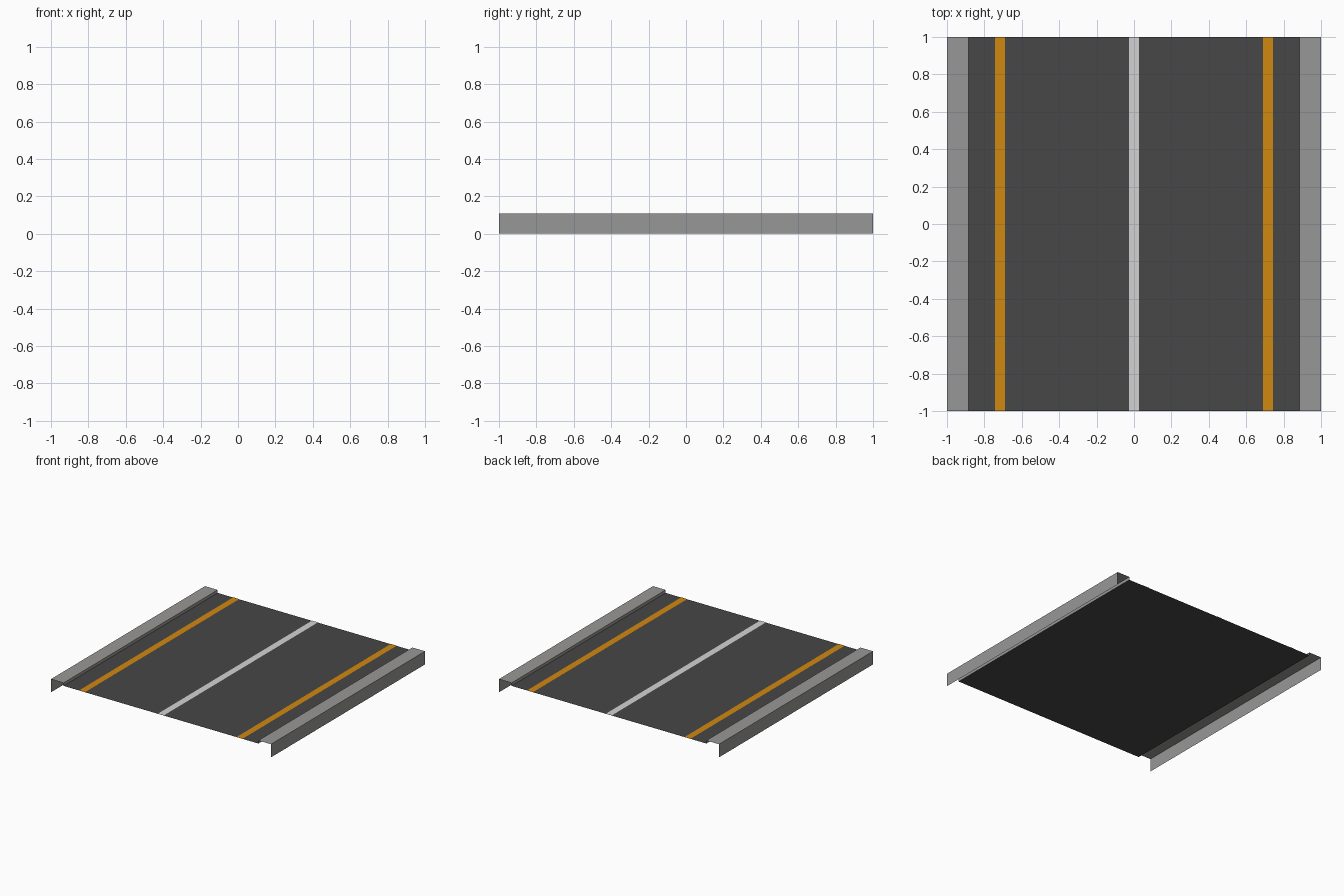
import bpy

if "Cube" in bpy.data.objects:
    bpy.data.objects.remove(bpy.data.objects["Cube"])

ROAD_Z = 0.083
CURB_Z = 0.108
CURB_X = 0.885


def material(name, rgb):
    m = bpy.data.materials.new(name)
    m.diffuse_color = (*rgb, 1)
    m.use_nodes = True
    m.node_tree.nodes["Principled BSDF"].inputs["Base Color"].default_value = m.diffuse_color
    return m


asphalt = material("asphalt grey", (0.063, 0.063, 0.063))
concrete = material("concrete grey", (0.317, 0.312, 0.309))
orange = material("line orange", (0.64, 0.25, 0.005))
white = material("line white", (0.65, 0.65, 0.65))


def sheet(name, profile, mat):
    """Sweep an open x-z profile along the whole length of the tile."""
    verts = [(x, y, z) for x, z in profile for y in (-1, 1)]
    faces = [(2 * i, 2 * i + 2, 2 * i + 3, 2 * i + 1) for i in range(len(profile) - 1)]
    mesh = bpy.data.meshes.new(name)
    mesh.from_pydata(verts, [], faces)
    mesh.materials.append(mat)
    obj = bpy.data.objects.new(name, mesh)
    bpy.context.collection.objects.link(obj)
    return obj


# Road surface
sheet("road_surface", [(-CURB_X, ROAD_Z), (CURB_X, ROAD_Z)], asphalt)


# Painted lines, just above the road
def line(name, x, mat, half=0.027):
    z = ROAD_Z + 0.002
    sheet(name, [(x - half, z), (x + half, z)], mat)


line("centre_line", 0, white)
line("left_edge_line", -0.716, orange)
line("right_edge_line", 0.716, orange)

# Kerbs: outer wall, flat top and small step down to the road
kerb = [(-1, 0), (-1, CURB_Z), (-CURB_X, CURB_Z), (-CURB_X, ROAD_Z)]
sheet("left_kerb", kerb, concrete)
sheet("right_kerb", [(-x, z) for x, z in reversed(kerb)], concrete)
